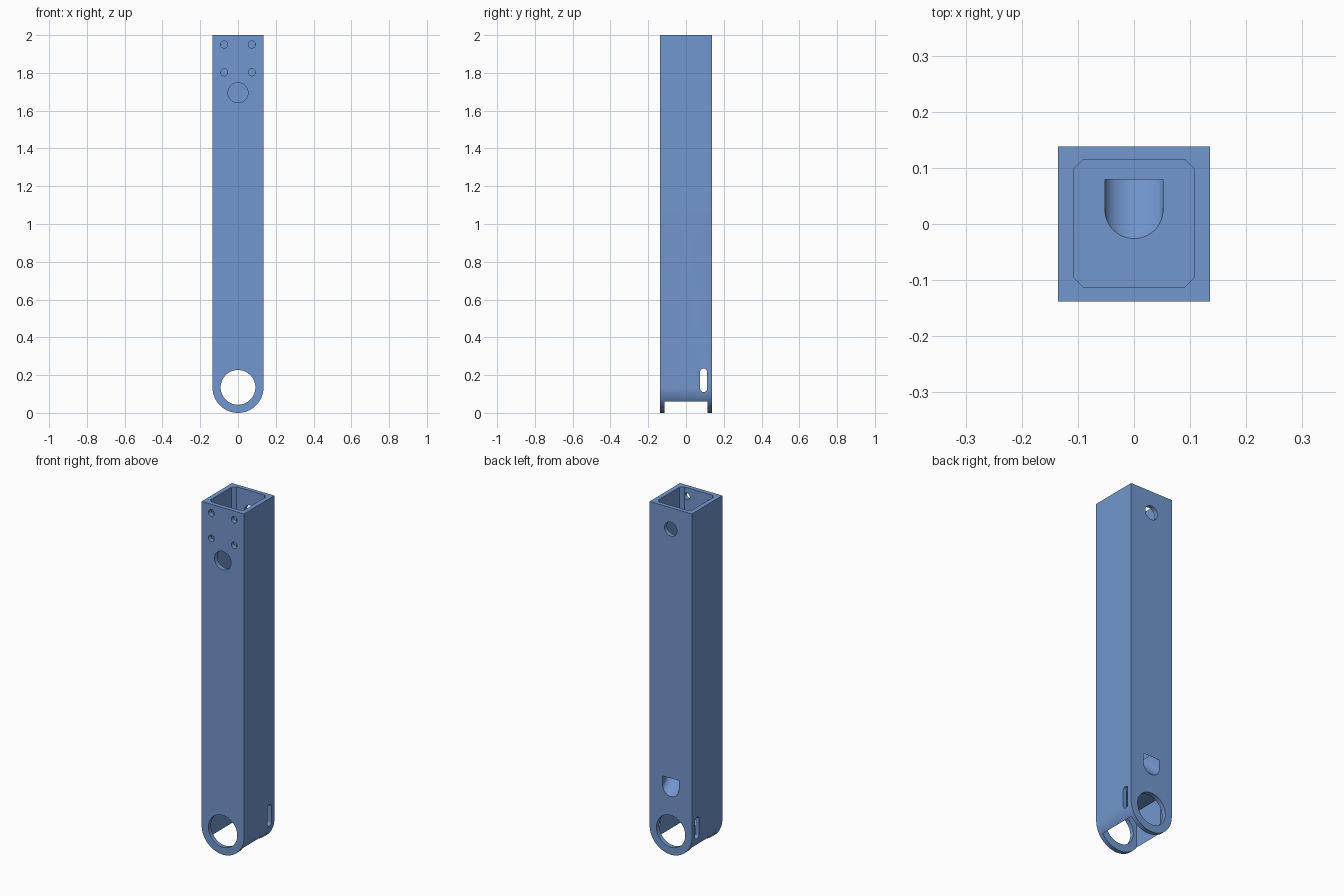
import bpy, bmesh, math
from mathutils import Vector

if "Cube" in bpy.data.objects:
    bpy.data.objects.remove(bpy.data.objects["Cube"])

W, D = 0.135, 0.1385          # half width and half depth of the tube

blue = bpy.data.materials.new("steel blue")
blue.diffuse_color = (0.17, 0.31, 0.62, 1)
blue.use_nodes = True
blue.node_tree.nodes["Principled BSDF"].inputs["Base Color"].default_value = blue.diffuse_color


def prism(name, points, offset):
    """Solid made by sweeping a closed loop of 3D points along an offset."""
    bm = bmesh.new()
    face = bm.faces.new([bm.verts.new(p) for p in points])
    swept = bmesh.ops.extrude_face_region(bm, geom=[face])
    moved = [v for v in swept["geom"] if isinstance(v, bmesh.types.BMVert)]
    bmesh.ops.translate(bm, verts=moved, vec=Vector(offset))
    bmesh.ops.recalc_face_normals(bm, faces=bm.faces)
    mesh = bpy.data.meshes.new(name)
    bm.to_mesh(mesh)
    bm.free()
    obj = bpy.data.objects.new(name, mesh)
    bpy.context.collection.objects.link(obj)
    mesh.materials.append(blue)
    return obj


def arc(cx, cz, r, a0, a1, n):
    return [(cx + r * math.cos(math.radians(a0 + (a1 - a0) * i / n)),
             cz + r * math.sin(math.radians(a0 + (a1 - a0) * i / n))) for i in range(n + 1)]


def along_y(name, profile, y0, y1, rise=0):
    return prism(name, [(x, y0, z) for x, z in profile], (0, y1 - y0, rise))


def round_hole(name, x, z, r, y0, y1, n=48):
    return along_y(name, arc(x, z, r, 0, 360, n)[:-1], y0, y1)


def box_profile(x, z0, z1):
    return [(-x, z0), (x, z0), (x, z1), (-x, z1)]


# Square tube with a rounded lower end
tube = along_y("tube_arm", [(W, 2), (-W, 2)] + arc(0, W, W, 180, 360, 48), -D, D)

cutters = []
# Upper cavity with chamfered corners, open at the top
cx, cy0, cy1, c = 0.108, -0.113, 0.115, 0.018
outline = [(-cx + c, cy0), (cx - c, cy0), (cx, cy0 + c), (cx, cy1 - c),
           (cx - c, cy1), (-cx + c, cy1), (-cx, cy1 - c), (-cx, cy0 + c)]
cutters.append(prism("upper_cavity", [(x, y, 0.5) for x, y in outline], (0, 0, 1.6)))

# Lower fork gap, open at the bottom
cutters.append(along_y("fork_gap", box_profile(0.112, -0.1, 0.27), -0.115, 0.113))

# Pivot hole through both fork plates
cutters.append(round_hole("pivot_hole", 0, W, 0.092, -0.3, 0.3, 64))

# Four screw holes and a large access hole in the front wall
for x in (-0.073, 0.073):
    for z in (1.803, 1.95):
        cutters.append(round_hole("screw_hole", x, z, 0.0185, -0.3, 0, 32))
cutters.append(round_hole("front_access_hole", 0, 1.695, 0.053, -0.3, 0))

# Hole in the back wall
cutters.append(round_hole("back_hole", 0, 1.876, 0.04, 0, 0.3))

# Sloping cable duct: flat roof, round floor, down and out through the back
duct = arc(0, 0.326, 0.052, 180, 360, 32) + [(0.052, 0.379), (-0.052, 0.379)]
cutters.append(along_y("cable_duct", duct, 0.2, -0.06, 0.26))

# Upright slots through both side walls
slot = arc(0.093, 0.217, 0.018, 0, 180, 16) + arc(0.093, 0.128, 0.018, 180, 360, 16)
cutters.append(prism("side_slot", [(-0.3, y, z) for y, z in slot], (0.6, 0, 0)))

# Cut every opening, then drop the cutters
for cutter in cutters:
    mod = tube.modifiers.new(cutter.name, "BOOLEAN")
    mod.operation, mod.solver, mod.object = "DIFFERENCE", "EXACT", cutter
    cutter.hide_render = True
    bpy.context.view_layer.objects.active = tube
    bpy.ops.object.modifier_apply(modifier=mod.name)
for cutter in cutters:
    bpy.data.objects.remove(cutter)

# Smooth the curved surfaces, keep edges crisp
bpy.ops.object.select_all(action="DESELECT")
tube.select_set(True)
bpy.context.view_layer.objects.active = tube
bpy.ops.object.shade_smooth_by_angle(angle=math.radians(30))
